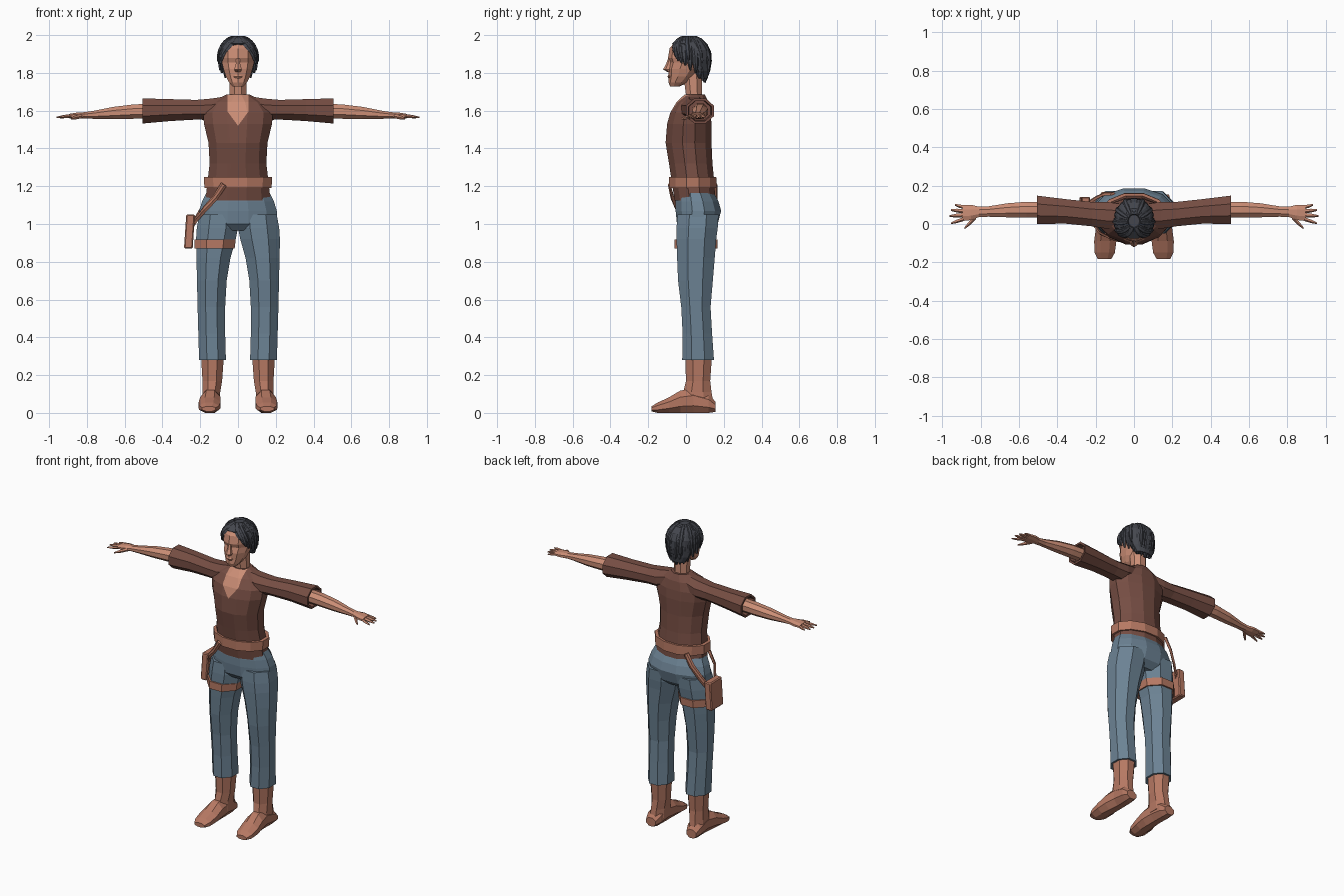
import bpy, bmesh, math
from mathutils import Vector


def colour(name, rgb):
    m = bpy.data.materials.new(name)
    m.diffuse_color = (*rgb, 1)
    return m


SKIN = colour("skin", (0.60, 0.27, 0.18))
SHIRT = colour("brown_cloth", (0.18, 0.075, 0.056))
DENIM = colour("blue_denim", (0.15, 0.225, 0.295))
LEATHER = colour("tan_leather", (0.47, 0.19, 0.125))
HAIR = colour("dark_hair", (0.058, 0.062, 0.076))


def finish(name, bm, *mats):
    bmesh.ops.recalc_face_normals(bm, faces=bm.faces)
    me = bpy.data.meshes.new(name)
    bm.to_mesh(me)
    bm.free()
    for m in mats:
        me.materials.append(m)
    ob = bpy.data.objects.new(name, me)
    bpy.context.collection.objects.link(ob)
    return ob


def skin_rings(bm, rings):
    """Bridge a list of point rings and cap both ends."""
    vs = [[bm.verts.new(p) for p in r] for r in rings]
    n = len(vs[0])
    for a, b in zip(vs, vs[1:]):
        for i in range(n):
            j = (i + 1) % n
            bm.faces.new((a[i], a[j], b[j], b[i]))
    bm.faces.new(vs[0])
    bm.faces.new(vs[-1])


def loft(bm, axis, rows, n=8, side=1):
    """Rows are (position, u min, u max, v min, v max) along an axis."""
    rings = []
    k = math.cos(math.pi / n)
    for t, u0, u1, v0, v1 in rows:
        ring = []
        for i in range(n):
            a = math.tau * (i + 0.5) / n
            u = (u0 + u1) / 2 + (u1 - u0) / 2 * math.cos(a) / k
            v = (v0 + v1) / 2 + (v1 - v0) / 2 * math.sin(a) / k
            x, y, z = {"z": (u, v, t), "x": (t, u, v), "y": (u, t, v)}[axis]
            ring.append((x * side, y, z))
        rings.append(ring)
    skin_rings(bm, rings)


def part(name, axis, rows, mat, n=8, side=1):
    bm = bmesh.new()
    loft(bm, axis, rows, n, side)
    return finish(name, bm, mat)


def strip(bm, pts, normals, widths, thick):
    """Flat band with a raised middle, following a path."""
    rings = []
    for i, p in enumerate(pts):
        t = (pts[min(i + 1, len(pts) - 1)] - pts[max(i - 1, 0)]).normalized()
        w = t.cross(normals[i]).normalized() * widths[i] / 2
        nn = w.cross(t).normalized() * thick
        rings.append([p - w, p - w * 0.4 + nn, p + w * 0.4 + nn, p + w, p - nn * 0.5])
    skin_rings(bm, rings)


# Shirt body with a V neckline cut into its front faces
bm = bmesh.new()
loft(bm, "z", [(1.125, -.172, .172, -.06, .155), (1.22, -.162, .162, -.075, .15),
               (1.32, -.15, .15, -.09, .14), (1.43, -.156, .156, -.108, .135),
               (1.53, -.18, .18, -.1, .135), (1.59, -.185, .185, -.083, .13),
               (1.645, -.14, .14, -.05, .12), (1.685, -.062, .062, -.008, .1)], 12)
for s in (-1, 1):
    for co, no in (((s * .056, 0, 0), (1, 0, 0)), ((0, 0, 1.52), (.75 * s, 0, -.55))):
        bmesh.ops.bisect_plane(bm, geom=bm.verts[:] + bm.edges[:] + bm.faces[:],
                               plane_co=co, plane_no=no)
for f in bm.faces:
    c = f.calc_center_median()
    if c.y < .03 and abs(c.x) < min(.056, (c.z - 1.52) * .55 / .75):
        f.material_index = 1
finish("shirt_body", bm, SHIRT, SKIN)

# Neck, head and nose
part("neck", "z", [(1.62, -.055, .055, -.01, .09), (1.68, -.046, .046, 0, .085),
                   (1.80, -.046, .046, -.015, .085)], SKIN)
part("head", "z", [(1.728, -.028, .028, -.082, -.035), (1.75, -.048, .048, -.091, .01),
                   (1.78, -.064, .064, -.088, .045), (1.82, -.077, .077, -.09, .08),
                   (1.855, -.085, .085, -.08, .1), (1.88, -.087, .087, -.09, .108),
                   (1.93, -.084, .084, -.082, .108), (1.97, -.06, .06, -.05, .08)], SKIN, 10)
part("nose", "z", [(1.805, -.014, .014, -.096, -.07), (1.818, -.02, .02, -.118, -.07),
                   (1.845, -.012, .012, -.104, -.07), (1.885, -.008, .008, -.09, -.07)], SKIN, 6)
part("lips", "z", [(1.77, -.012, .012, -.09, -.07), (1.78, -.024, .024, -.096, -.07),
                   (1.79, -.012, .012, -.092, -.07)], SKIN, 6)

# Hair: a cap covered with overlapping tapered locks
bm = bmesh.new()
loft(bm, "z", [(1.77, -.055, .055, .06, .115), (1.81, -.08, .08, .035, .122),
               (1.87, -.093, .093, -.005, .126), (1.92, -.096, .096, -.035, .126),
               (1.955, -.085, .085, -.075, .11), (1.985, -.05, .05, -.04, .08)], 12)


def lock(az0, sweep, z_end, width, lift):
    pts, nrm, wid = [], [], []
    for k in range(7):
        s = k / 6
        az = math.radians(az0 + sweep * s)
        z = 1.987 + (z_end - 1.987) * s ** 1.6
        r = math.sqrt(max(0, 1 - ((z - 1.88) / .112) ** 2)) if z > 1.88 \
            else 1 - .25 * ((1.88 - z) / .12) ** 2
        r += lift
        d = Vector((math.sin(az), -math.cos(az), 0))
        pts.append(Vector((d.x * .098 * r, .016 + d.y * .112 * r, z)))
        nrm.append((d * r + Vector((0, 0, max(0, z - 1.88) * 9))).normalized())
        wid.append(width * (.6, .9, 1, 1, .95, .75, .2)[k])
    strip(bm, pts, nrm, wid, .009)


for s in (-1, 1):
    for az, sweep, z_end in ((12, 38, 1.9), (28, 32, 1.865), (48, 22, 1.85), (68, 12, 1.84),
                             (88, 6, 1.815), (106, 4, 1.80), (124, 4, 1.775),
                             (142, 3, 1.76), (160, 2, 1.755), (177, 0, 1.75)):
        lock(s * az, s * sweep, z_end, .043, .0)
    for az, sweep, z_end in ((38, 30, 1.88), (78, 12, 1.86), (115, 8, 1.83), (150, 6, 1.80)):
        lock(s * az, s * sweep, z_end, .034, .05)
finish("hair", bm, HAIR)

# Limbs, mirrored to both sides
for side, label in ((1, "left"), (-1, "right")):
    # Sleeve with a recessed cuff opening
    part(label + "_sleeve", "x",
         [(.07, -.02, .105, 1.575, 1.675), (.14, -.025, .115, 1.55, 1.664),
          (.22, -.012, .115, 1.553, 1.657), (.36, .002, .13, 1.545, 1.661),
          (.505, .0, .148, 1.532, 1.665), (.505, .012, .136, 1.545, 1.652),
          (.47, .015, .13, 1.55, 1.65)], SHIRT, 8, side)
    # Forearm and palm
    part(label + "_forearm", "x",
         [(.46, .035, .115, 1.56, 1.638), (.56, .034, .116, 1.557, 1.632),
          (.66, .035, .108, 1.555, 1.62), (.76, .038, .092, 1.557, 1.6),
          (.81, .036, .09, 1.558, 1.592), (.85, .02, .1, 1.558, 1.59),
          (.895, .018, .098, 1.56, 1.583)], SKIN, 8, side)
    # Fingers and thumb
    bm = bmesh.new()
    for a, b, w in (((.885, .088, 1.572), (.935, .1, 1.564), .009),
                    ((.885, .068, 1.573), (.955, .073, 1.564), .01),
                    ((.885, .048, 1.573), (.962, .042, 1.564), .01),
                    ((.885, .028, 1.572), (.955, .004, 1.564), .009),
                    ((.825, .04, 1.572), (.885, -.022, 1.558), .012)):
        rows = []
        for t, k in ((0, 1), (.55, .9), (1, .4)):
            x, y, z = (a[i] + (b[i] - a[i]) * t for i in range(3))
            rows.append((x, y - w * k, y + w * k, z - w * k * .8, z + w * k * .8))
        loft(bm, "x", rows, 5, side)
    finish(label + "_fingers", bm, SKIN)
    # Trouser leg
    part(label + "_trouser_leg", "z",
         [(.28, .064, .206, -.02, .148), (.42, .068, .21, -.018, .138),
          (.56, .068, .214, -.025, .13), (.70, .06, .217, -.042, .142),
          (.82, .04, .22, -.047, .152), (.92, .012, .222, -.05, .16),
          (.98, .0, .218, -.05, .168), (1.05, .005, .205, -.045, .172)], DENIM, 8, side)
    # Boot shaft and foot
    part(label + "_boot_shaft", "z",
         [(.05, .094, .19, -.02, .145), (.11, .094, .188, -.015, .135),
          (.17, .084, .188, .0, .128), (.31, .074, .196, -.005, .138)], LEATHER, 8, side)
    part(label + "_boot_foot", "y",
         [(-.182, .118, .19, .008, .035), (-.15, .1, .205, .0, .055),
          (-.09, .092, .208, .0, .082), (-.03, .092, .2, .0, .118),
          (.04, .096, .19, .0, .13), (.12, .098, .192, .0, .1),
          (.155, .112, .182, .005, .06)], LEATHER, 8, side)

# Trouser seat
part("trouser_seat", "z",
     [(.965, -.17, .17, -.015, .13), (1.0, -.21, .21, -.048, .168),
      (1.07, -.205, .205, -.055, .186), (1.12, -.19, .19, -.055, .172),
      (1.165, -.168, .168, -.05, .148)], DENIM, 12)

# Waist belt and thigh strap
part("waist_belt", "z", [(1.19, -.178, .178, -.09, .162),
                         (1.25, -.18, .18, -.09, .16)], LEATHER, 12)
part("thigh_strap", "z", [(.87, .018, .23, -.06, .166),
                          (.918, .012, .23, -.06, .168)], LEATHER, 8, -1)

# Holster pouch with a bevelled edge
bm = bmesh.new()
bmesh.ops.create_cube(bm, size=1)
for v in bm.verts:
    x, y, z = v.co
    v.co = (-.257 + x * .046 - z * -.012, .078 + y * .125, .96 + z * .18)
bmesh.ops.bevel(bm, geom=bm.edges[:], offset=.006, segments=1, affect="EDGES")
finish("holster_pouch", bm, LEATHER)

# Hanging straps from belt to pouch, front and back
bm = bmesh.new()
for path in (((-.075, -.085, 1.21), (-.12, -.07, 1.14), (-.175, -.045, 1.08),
              (-.215, .01, 1.03), (-.238, .05, .99)),
             ((-.11, .155, 1.21), (-.15, .155, 1.14), (-.195, .135, 1.07),
              (-.225, .115, 1.02), (-.24, .09, .99))):
    pts = [Vector(p) for p in path]
    out = [Vector((p.x + .06, (p.y - .05) * 1.3, 0)).normalized() for p in pts]
    strip(bm, pts, out, [.034] * 5, .01)
finish("holster_straps", bm, LEATHER)
